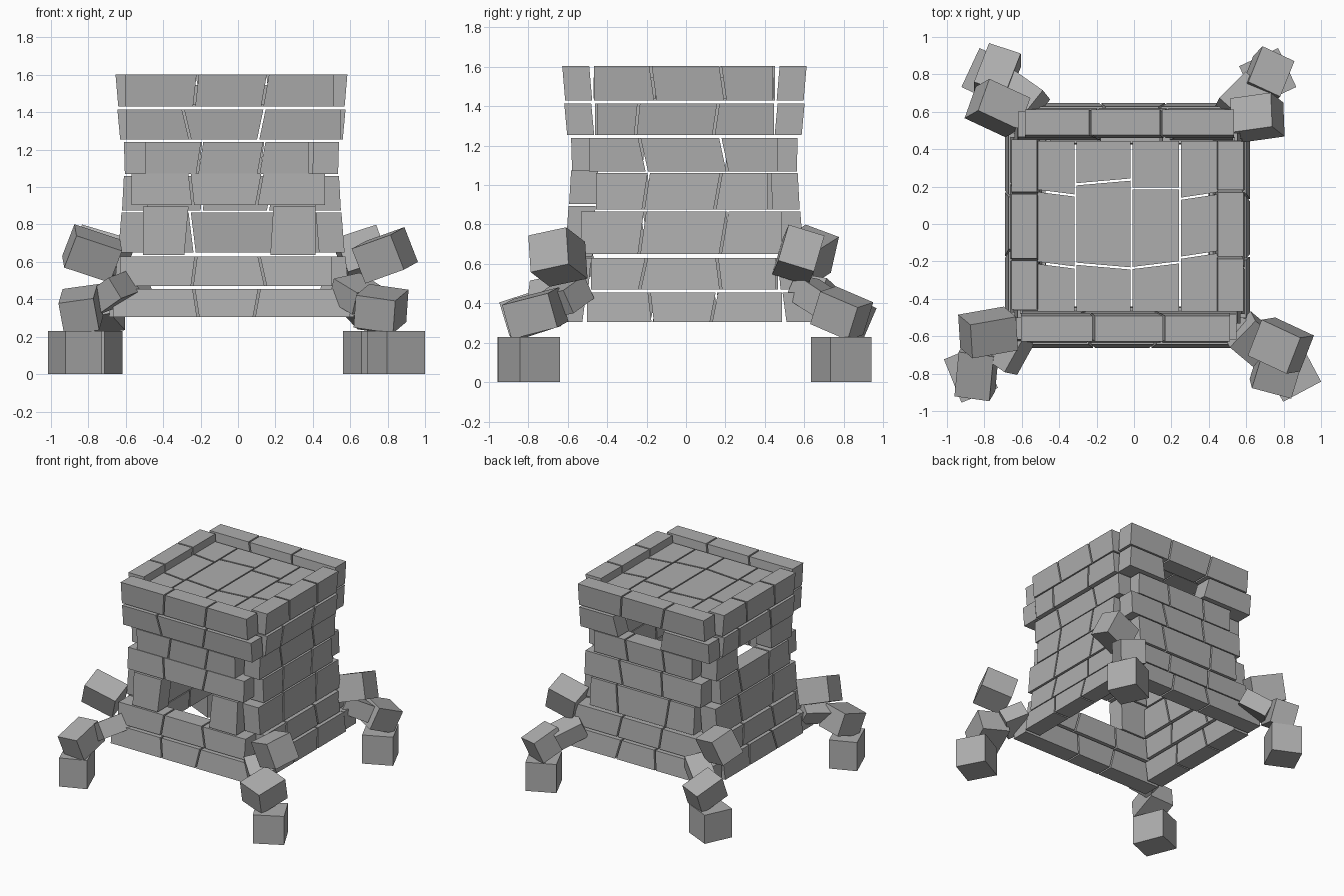
import bpy, bmesh, random
from math import radians
from mathutils import Vector, Euler

random.seed(4)
stone = bpy.data.materials.new("grey stone")
stone.diffuse_color = (0.42, 0.42, 0.42, 1)
CENTRE = Vector((-0.035, -0.008, 0))
GAP = 0.006


def hexa(bm, bottom, top):
    """Six-sided block from two matching four-corner rings."""
    b = [bm.verts.new(p) for p in bottom]
    t = [bm.verts.new(p) for p in top]
    bm.faces.new(b[::-1])
    bm.faces.new(t)
    for i in range(4):
        j = (i + 1) % 4
        bm.faces.new((b[i], b[j], t[j], t[i]))


def finish(bm, name):
    bmesh.ops.recalc_face_normals(bm, faces=bm.faces)
    me = bpy.data.meshes.new(name)
    bm.to_mesh(me)
    bm.free()
    me.materials.append(stone)
    ob = bpy.data.objects.new(name, me)
    bpy.context.collection.objects.link(ob)
    return ob


# Wall rows: bottom z, top z, outer half width at bottom / top,
# then block joints along front/back walls and along side walls
ROWS = [
    (0.305, 0.455, 0.655, 0.635, (-0.64, -0.19, 0.135, 0.64), (-0.50, -0.17, 0.15, 0.50)),
    (0.470, 0.630, 0.625, 0.610, (-0.60, -0.20, 0.165, 0.54), (-0.48, -0.21, 0.175, 0.47)),
    (0.650, 0.865, 0.605, 0.588, (-0.48, -0.235, 0.21, 0.455), (-0.53, -0.215, 0.20, 0.50)),
    (0.875, 1.060, 0.585, 0.575, (-0.54, -0.215, 0.15, 0.505), (-0.455, -0.195, 0.17, 0.43)),
    (1.070, 1.240, 0.570, 0.575, (-0.465, -0.17, 0.16, 0.42), (-0.49, -0.21, 0.20, 0.48)),
    (1.255, 1.415, 0.595, 0.610, (-0.57, -0.24, 0.16, 0.59), (-0.45, -0.24, 0.16, 0.46)),
    (1.430, 1.603, 0.605, 0.620, (-0.575, -0.19, 0.18, 0.555), (-0.465, -0.16, 0.195, 0.455)),
]
SIDES = [("front", (1, 0), (0, -1)), ("right", (0, 1), (1, 0)),
         ("back", (-1, 0), (0, 1)), ("left", (0, -1), (-1, 0))]
# Missing middle blocks: front doorway, back and left windows
HOLES = {("front", 2), ("back", 5), ("left", 4)}
THICK = 0.137

for r, (zb, zt, hb, ht, along, across) in enumerate(ROWS):
    for s, (side, u, n) in enumerate(SIDES):
        joints = along if s % 2 == 0 else across
        z0, z1 = zb, zt
        if side == "front" and r in (2, 3):      # taller blocks beside the doorway
            z0, z1 = ((0.637, 0.895), (0.905, 1.073))[r - 2]
        U, N = Vector((*u, 0)), Vector((*n, 0))
        slant = [0] + [random.choice((-1, 1)) * random.uniform(0.008, 0.02) for _ in (0, 1)] + [0]
        bm = bmesh.new()
        for i in range(3):
            if i == 1 and (side, r) in HOLES:
                continue

            def ring(z, h, k):
                a = joints[i] + GAP + k * slant[i]
                b = joints[i + 1] - GAP + k * slant[i + 1]
                return [CENTRE + U * p + N * d + Vector((0, 0, z))
                        for p, d in ((a, h), (b, h), (b, h - THICK), (a, h - THICK))]
            hexa(bm, ring(z0, hb, -1), ring(z1, ht, 1))
        finish(bm, f"{side}_wall_row_{r + 1}")

# Roof floor: four columns of slabs with slanted joints
COLS = [(-0.515, -0.318, (-0.22, 0.165), -0.025), (-0.308, -0.018, (-0.225, 0.225), 0.025),
        (-0.008, 0.24, (-0.22, 0.19), 0.03), (0.25, 0.45, (-0.165, 0.15), 0.03)]
for c, (x0, x1, cuts, tilt) in enumerate(COLS):
    ys = (-0.475, *cuts, 0.45)
    ts = (0, -tilt if c == 1 else tilt, tilt if c != 2 else 0, 0)
    bm = bmesh.new()
    for i in range(3):
        a, b, ta, tb = ys[i] + GAP, ys[i + 1] - GAP, ts[i] / 2, ts[i + 1] / 2
        xy = [(x0, a - ta), (x1, a + ta), (x1, b + tb), (x0, b - tb)]
        hexa(bm, [(x, y, 1.44) for x, y in xy], [(x, y, 1.545) for x, y in xy])
    finish(bm, f"roof_slabs_{c + 1}")

# Legs: chains of tumbled stones (centre, size, rotation in degrees)
LEGS = {
    "front_right_leg": [
        ((0.845, -0.795, 0.115), (0.23, 0.23, 0.23), (0, 0, 28)),
        ((0.765, -0.765, 0.35), (0.22, 0.25, 0.18), (14, 8, -15)),
        ((0.63, -0.615, 0.43), (0.18, 0.20, 0.13), (10, 25, -40)),
        ((0.785, -0.65, 0.635), (0.24, 0.21, 0.20), (12, -18, -25))],
    "front_left_leg": [
        ((-0.872, -0.80, 0.115), (0.21, 0.25, 0.23), (0, 0, 22)),
        ((-0.84, -0.79, 0.345), (0.19, 0.25, 0.18), (18, -8, -8)),
        ((-0.67, -0.66, 0.435), (0.18, 0.22, 0.13), (12, -30, -35)),
        ((-0.78, -0.58, 0.645), (0.26, 0.19, 0.19), (20, 18, 10))],
    "back_right_leg": [
        ((0.715, 0.788, 0.115), (0.23, 0.23, 0.23), (0, 0, 25)),
        ((0.71, 0.79, 0.35), (0.19, 0.22, 0.18), (-22, 8, -25)),
        ((0.58, 0.66, 0.43), (0.22, 0.18, 0.13), (-8, 25, 45)),
        ((0.66, 0.57, 0.645), (0.23, 0.19, 0.20), (-18, -18, 8))],
    "back_left_leg": [
        ((-0.77, 0.788, 0.115), (0.23, 0.23, 0.23), (0, 0, -25)),
        ((-0.73, 0.80, 0.35), (0.18, 0.24, 0.18), (-22, -8, -18)),
        ((-0.60, 0.68, 0.43), (0.22, 0.17, 0.13), (-8, -28, -35)),
        ((-0.73, 0.62, 0.645), (0.25, 0.19, 0.20), (-20, 15, -25))],
}
PARTS = ("foot", "lower_stone", "inner_stone", "upper_stone")
for leg, stones in LEGS.items():
    for part, (loc, size, rot) in zip(PARTS, stones):
        bm = bmesh.new()
        bmesh.ops.create_cube(bm, size=1)
        for v in bm.verts:
            v.co = Vector(a * b for a, b in zip(v.co, size))
        ob = finish(bm, f"{leg}_{part}")
        ob.location = loc
        ob.rotation_euler = Euler([radians(a) for a in rot])
